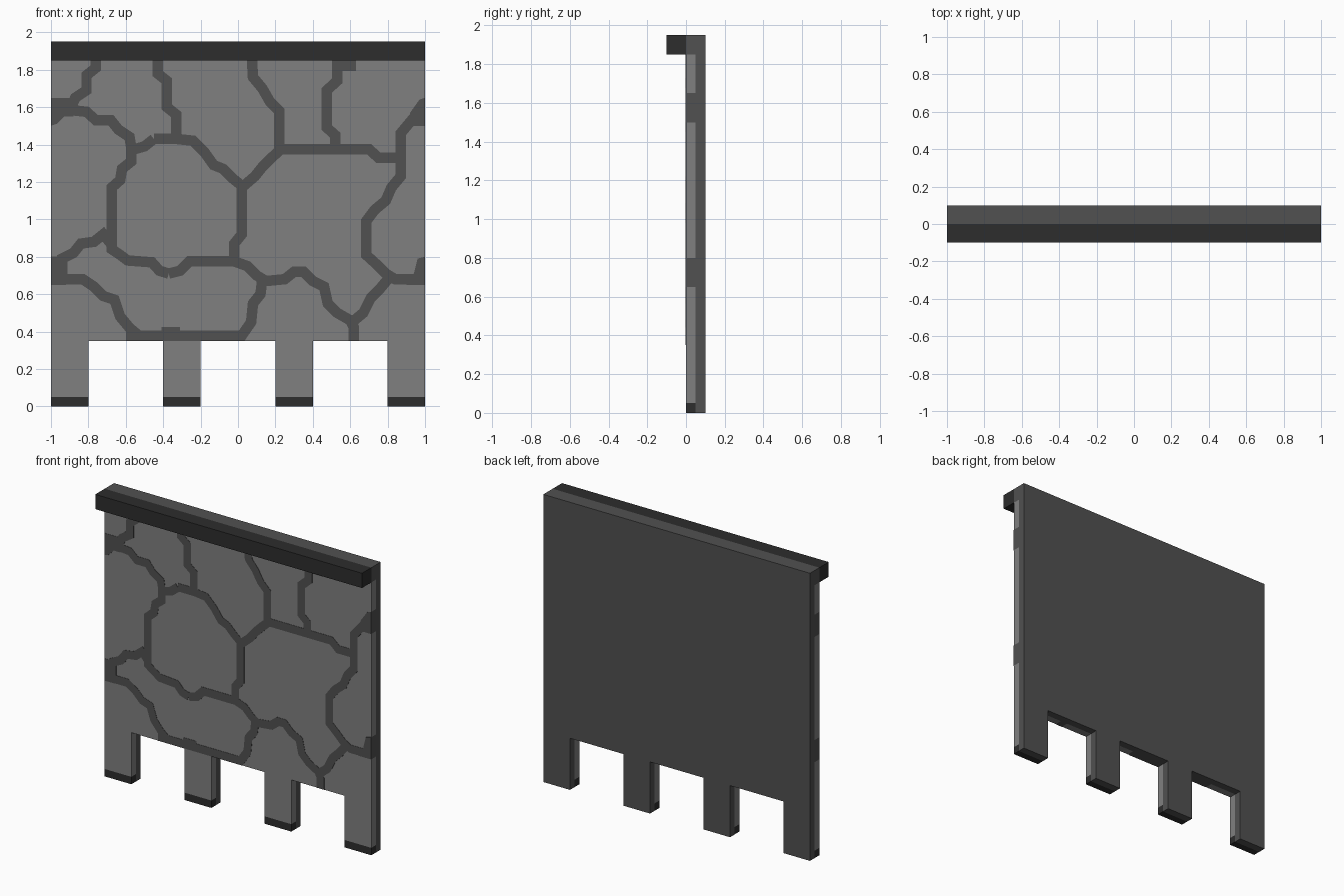
import bpy, bmesh
from mathutils import Vector


def material(name, v):
    m = bpy.data.materials.new(name)
    m.diffuse_color = (v, v, v, 1)
    return m


STONE = material("light grey stone", 0.216)
MORTAR = material("mid grey mortar", 0.082)
DARK = material("dark trim", 0.026)


def finish(bm, name, mats):
    bmesh.ops.recalc_face_normals(bm, faces=bm.faces)
    me = bpy.data.meshes.new(name)
    bm.to_mesh(me)
    bm.free()
    for m in mats:
        me.materials.append(m)
    ob = bpy.data.objects.new(name, me)
    bpy.context.collection.objects.link(ob)
    return ob


def add_prism(bm, pts, y0, y1):
    """Extrude an x-z outline from y0 to y1."""
    a = [bm.verts.new((x, y0, z)) for x, z in pts]
    b = [bm.verts.new((x, y1, z)) for x, z in pts]
    bm.faces.new(a)
    bm.faces.new(b[::-1])
    for i in range(len(pts)):
        j = (i + 1) % len(pts)
        bm.faces.new((a[i], b[i], b[j], a[j]))


def box(name, x0, x1, y0, y1, z0, z1, mat):
    bm = bmesh.new()
    add_prism(bm, [(x0, z0), (x1, z0), (x1, z1), (x0, z1)], y0, y1)
    return finish(bm, name, [mat])


LEGS = [(-1, -0.8), (-0.4, -0.2), (0.2, 0.4), (0.8, 1)]
SPLITS = [-0.6, 0.05, 0.6, 0.65]          # mortar ends on the gap undersides
BANDS = [0.65, 0.8, 1.5, 1.65]            # mortar ends on the side edges


def wall_outline(foot, top):
    pts = []
    for i, (a, b) in enumerate(LEGS):
        if i:
            pts += [(x, 0.35) for x in SPLITS if LEGS[i - 1][1] < x < a]
            pts.append((a, 0.35))
        pts += [(a, foot), (b, foot)]
        if i < 3:
            pts.append((b, 0.35))
    pts += [(1, z) for z in BANDS] + [(1, top), (-1, top)]
    return pts + [(-1, z) for z in reversed(BANDS)]


# backing slab with legs
bm = bmesh.new()
add_prism(bm, wall_outline(0, 1.95), 0.05, 0.1)
finish(bm, "backing_slab", [MORTAR])

# stone layer, with mortar colour wrapping over its edges
bm = bmesh.new()
add_prism(bm, wall_outline(0.05, 1.85), 0, 0.05)
for f in bm.faces:
    c = f.calc_center_median()
    if abs(c.x) > 0.999 and (0.65 < c.z < 0.8 or 1.5 < c.z < 1.65):
        f.material_index = 1
    if abs(c.z - 0.35) < 0.001 and (-0.6 < c.x < 0.05 or 0.6 < c.x < 0.65):
        f.material_index = 1
finish(bm, "stone_layer", [STONE, MORTAR])

# dark feet, top edge and overhanging rail
for i, (a, b) in enumerate(LEGS):
    box(f"foot_{i + 1}", a, b, 0, 0.05, 0, 0.05, DARK)
box("top_edge", -1, 1, 0, 0.05, 1.85, 1.95, MORTAR)
box("top_rail", -1, 1, -0.1, 0, 1.85, 1.95, DARK)


# mortar seams: thin mitred ribbons on the front
def seam(name, *pts, half=0.028):
    p = [Vector(q) for q in pts]
    left, right = [], []
    for i, q in enumerate(p):
        d0 = (q - p[max(i - 1, 0)]).normalized()
        d1 = (p[min(i + 1, len(p) - 1)] - q).normalized()
        d = (d0 + d1).normalized()
        n = Vector((-d.y, d.x))
        ref = d1 if d1.length else d0
        k = half / max(n.dot(Vector((-ref.y, ref.x))), 0.6)
        left.append(q + n * k)
        right.append(q - n * k)
    bm = bmesh.new()
    add_prism(bm, [tuple(v) for v in left + right[::-1]], -0.002, 0.001)
    finish(bm, "seam_" + name, [MORTAR])


seam("upper_left", (-0.76, 1.85), (-0.76, 1.81), (-0.81, 1.77), (-0.81, 1.69),
     (-0.87, 1.65), (-0.9, 1.58))
seam("left_to_ring", (-0.95, 1.59), (-0.81, 1.575), (-0.76, 1.53), (-0.68, 1.53),
     (-0.64, 1.48), (-0.58, 1.44), (-0.57, 1.38))
seam("ring_left", (-0.45, 1.43), (-0.5, 1.39), (-0.57, 1.37), (-0.57, 1.31),
     (-0.62, 1.27), (-0.63, 1.21), (-0.675, 1.17), (-0.675, 0.84), (-0.63, 0.81),
     (-0.59, 0.78), (-0.46, 0.77), (-0.42, 0.725), (-0.37, 0.71))
seam("ring_right", (-0.37, 0.71), (-0.31, 0.725), (-0.26, 0.775), (-0.02, 0.775),
     (-0.02, 0.87), (0.02, 0.92), (0.02, 1.18), (-0.03, 1.22), (-0.08, 1.27),
     (-0.13, 1.29), (-0.18, 1.36), (-0.24, 1.42), (-0.33, 1.43), (-0.45, 1.43))
seam("upper_mid_left", (-0.43, 1.85), (-0.43, 1.78), (-0.38, 1.74), (-0.38, 1.6),
     (-0.33, 1.56), (-0.33, 1.44))
seam("upper_mid_right", (0.075, 1.85), (0.08, 1.76), (0.13, 1.7), (0.17, 1.63),
     (0.22, 1.58), (0.22, 1.38))
seam("ring_to_right", (0.02, 1.17), (0.09, 1.23), (0.13, 1.28), (0.18, 1.33),
     (0.23, 1.375), (0.7, 1.375), (0.75, 1.33), (0.87, 1.33))
seam("upper_right", (0.63, 1.82), (0.53, 1.82), (0.53, 1.74), (0.475, 1.69),
     (0.475, 1.49), (0.52, 1.45), (0.52, 1.38))
seam("right_side", (0.97, 1.58), (0.92, 1.52), (0.87, 1.46), (0.87, 1.23),
     (0.82, 1.17), (0.79, 1.1), (0.73, 1.05), (0.685, 0.99), (0.685, 0.81),
     (0.74, 0.76), (0.79, 0.71), (0.84, 0.68), (0.97, 0.68))
seam("left_loop", (-0.68, 0.87), (-0.72, 0.92), (-0.77, 0.88), (-0.84, 0.87),
     (-0.88, 0.82), (-0.94, 0.79), (-0.94, 0.7))
seam("lower_left", (-0.96, 0.68), (-0.83, 0.68), (-0.77, 0.64), (-0.72, 0.59),
     (-0.66, 0.57), (-0.63, 0.48), (-0.58, 0.42), (-0.53, 0.378))
seam("lower_mid", (-0.6, 0.378), (0.02, 0.378), (0.07, 0.45), (0.08, 0.55),
     (0.12, 0.6), (0.13, 0.68))
seam("lower_bump", (-0.41, 0.395), (-0.31, 0.395))
seam("lower_right", (-0.02, 0.775), (0.05, 0.75), (0.1, 0.7), (0.15, 0.67),
     (0.25, 0.68), (0.3, 0.72), (0.35, 0.72), (0.4, 0.67), (0.46, 0.64),
     (0.48, 0.55), (0.53, 0.5), (0.6, 0.46), (0.62, 0.42), (0.62, 0.35))
seam("right_link", (0.61, 0.45), (0.67, 0.5), (0.71, 0.58), (0.76, 0.63), (0.81, 0.69))

# widened seam ends where the mortar wraps over the sides
ENDS = {
    "upper_left": [(-1, 1.5), (-0.97, 1.51), (-0.93, 1.55), (-0.88, 1.55),
                   (-0.87, 1.65), (-1, 1.65)],
    "lower_left": [(-1, 0.65), (-0.92, 0.65), (-0.91, 0.8), (-1, 0.8)],
    "upper_right": [(1, 1.5), (1, 1.65), (0.97, 1.64), (0.92, 1.57), (0.92, 1.5)],
    "lower_right": [(1, 0.65), (1, 0.8), (0.96, 0.79), (0.94, 0.71), (0.9, 0.65)],
}
for name, pts in ENDS.items():
    bm = bmesh.new()
    add_prism(bm, pts, -0.002, 0.001)
    finish(bm, "seam_end_" + name, [MORTAR])
